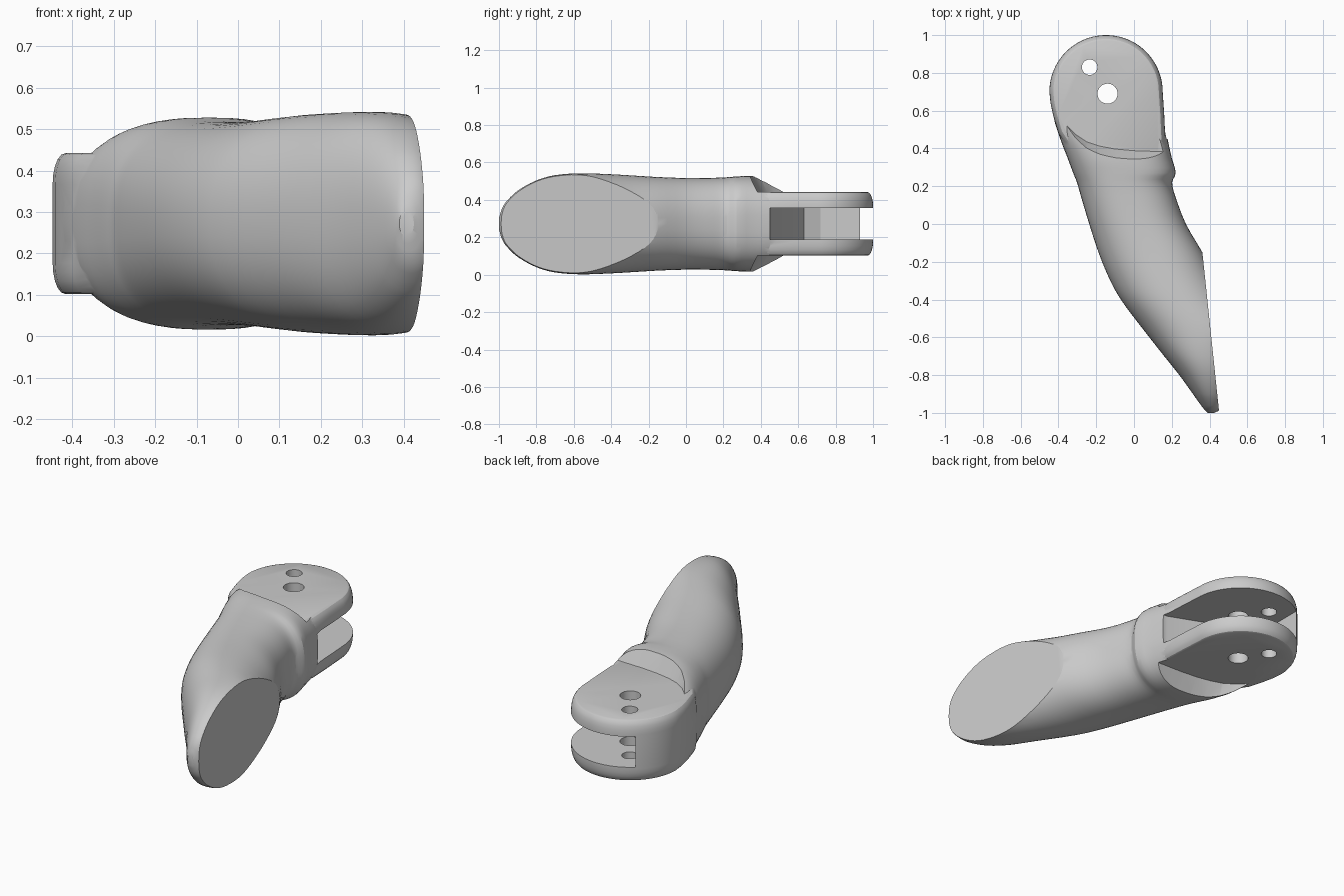
import bpy, bmesh, math
from mathutils import Vector

if "Cube" in bpy.data.objects:
    bpy.data.objects.remove(bpy.data.objects["Cube"])

CZ = 0.272  # mid-plane height; the part is symmetric about it

# y, left x, right x, half height, section squareness of the bent body
STATIONS = [
    (-1.0, .39, .425, .03, 2.2), (-.985, .375, .455, .08, 2.2),
    (-.96, .355, .48, .12, 2.2), (-.9, .312, .505, .177, 2.2),
    (-.8, .24, .545, .232, 2.2), (-.7, .16, .575, .26, 2.2),
    (-.57, .058, .6, .27, 2.2), (-.4, -.07, .5, .265, 2.2),
    (-.28, -.135, .43, .258, 2.2), (-.15, -.188, .362, .25, 2.25),
    (0, -.237, .275, .245, 2.3), (.15, -.282, .218, .246, 2.4),
    (.22, -.302, .202, .249, 2.5), (.27, -.322, .221, .253, 2.6),
    (.35, -.352, .2, .256, 2.7), (.45, -.39, .178, .245, 2.8),
    (.58, -.428, .155, .2, 2.8), (.72, -.425, .12, .14, 2.8)]


def to_object(name, bm):
    bmesh.ops.recalc_face_normals(bm, faces=bm.faces)
    me = bpy.data.meshes.new(name)
    bm.to_mesh(me)
    bm.free()
    ob = bpy.data.objects.new(name, me)
    bpy.context.collection.objects.link(ob)
    return ob


def spline(rows, steps):
    """Smooth the station table, all columns at once."""
    rows = [Vector(r) for r in rows]
    n = len(rows)
    slopes = []
    for i in range(n):
        a, b = rows[max(i - 1, 0)], rows[min(i + 1, n - 1)]
        slopes.append((b - a) / (b[0] - a[0]))
    out = []
    for i in range(n - 1):
        p, q = rows[i], rows[i + 1]
        h = q[0] - p[0]
        for k in range(steps):
            t = k / steps
            out.append(p * (2*t**3 - 3*t*t + 1) + slopes[i] * h * (t**3 - 2*t*t + t)
                       + q * (3*t*t - 2*t**3) + slopes[i + 1] * h * (t**3 - t*t))
    return out + [rows[-1]]


def prism(name, pts, z0, z1, shift=0.0, bevel=0.0):
    """Extruded outline; shift slides the far end in y to slope the wall."""
    bm = bmesh.new()
    lo = [bm.verts.new((x, y, z0)) for x, y in pts]
    hi = [bm.verts.new((x, y + shift, z1)) for x, y in pts]
    n = len(pts)
    caps = [bm.faces.new(lo[::-1]), bm.faces.new(hi)]
    for i in range(n):
        bm.faces.new((lo[i], lo[(i + 1) % n], hi[(i + 1) % n], hi[i]))
    bmesh.ops.recalc_face_normals(bm, faces=bm.faces)
    bm.normal_update()
    if bevel:
        edges = list({e for f in caps for e in f.edges})
        verts = list({v for e in edges for v in e.verts})
        bmesh.ops.bevel(bm, geom=verts + edges, offset=bevel, segments=5,
                        profile=0.5, affect='EDGES')
    return to_object(name, bm)


def combine(target, tool, op):
    bpy.context.view_layer.update()
    mod = target.modifiers.new(op, 'BOOLEAN')
    mod.operation, mod.object, mod.solver = op, tool, 'EXACT'
    bpy.ops.object.select_all(action='DESELECT')
    bpy.context.view_layer.objects.active = target
    target.select_set(True)
    bpy.ops.object.modifier_apply(modifier=mod.name)
    bpy.data.objects.remove(tool, do_unlink=True)


def arc(cx, cy, r, n, turn):
    """n + 1 points over a part turn, starting on the right."""
    return [(cx + r * math.cos(turn * i / n), cy + r * math.sin(turn * i / n))
            for i in range(n + 1)]


# Bent body lofted from rounded sections
SEG = 64
bm = bmesh.new()
rings = []
for y, left, right, half, power in spline(STATIONS, 3):
    ring = []
    for k in range(SEG):
        a = 2 * math.pi * k / SEG
        c, s = math.cos(a), math.sin(a)
        e = 2 / power
        x = (left + right) / 2 + (right - left) / 2 * math.copysign(abs(c)**e, c)
        ring.append(bm.verts.new((x, y, CZ + half * math.copysign(abs(s)**e, s))))
    rings.append(ring)
for a, b in zip(rings, rings[1:]):
    for k in range(SEG):
        bm.faces.new((a[k], a[(k + 1) % SEG], b[(k + 1) % SEG], b[k]))
bm.faces.new(rings[0])
bm.faces.new(rings[-1])

# Slanted flat pad
cut = bmesh.ops.bisect_plane(bm, geom=bm.verts[:] + bm.edges[:] + bm.faces[:],
                             plane_co=(.362, -.15, 0), plane_no=(.81, .085, 0),
                             clear_outer=True)
rim = [g for g in cut['geom_cut'] if isinstance(g, bmesh.types.BMEdge)]
bmesh.ops.contextual_create(bm, geom=rim)
body = to_object("finger_link", bm)

# Stepped recesses above and below the hinge plates
step = [(-.6, .66), (-.42, .575), (-.36, .525), (-.31, .475), (-.25, .435),
        (-.18, .412), (-.1, .397), (0, .388), (.3, .378), (.3, 1.2), (-.6, 1.2)]
for side in (1, -1):
    combine(body, prism("recess_cutter", step, CZ + side * .17,
                        CZ + side * .3, shift=-.07), 'DIFFERENCE')

# Rounded hinge end: a bevelled slab stretched in z for a tall, narrow edge roll
outline = arc(-.148, .7, .3, 40, math.pi)
outline += [(-.442, .64), (-.428, .575), (-.4, .48), (-.32, .36),
            (.15, .36), (.166, .45), (.16, .58)]
hinge = prism("hinge_end", outline, -.068, .068, bevel=.03)
hinge.scale.z = 2.5
hinge.location.z = CZ
combine(body, hinge, 'UNION')

# Slot between the plates, closed by a wall on the left
slot = [(.5, .45), (.15, .45), (-.3, .63), (-.34, .72), (-.34, 1.2), (.5, 1.2)]
combine(body, prism("slot_cutter", slot, CZ - .085, CZ + .085), 'DIFFERENCE')

# Pin holes
for hx, hy, hr in ((-.14, .69, .053), (-.235, .83, .041)):
    combine(body, prism("hole_cutter", arc(hx, hy, hr, 32, 2 * math.pi)[:-1],
                        -.1, .7), 'DIFFERENCE')

bpy.ops.object.select_all(action='DESELECT')
bpy.context.view_layer.objects.active = body
body.select_set(True)
bpy.ops.object.shade_smooth_by_angle(angle=math.radians(22))
